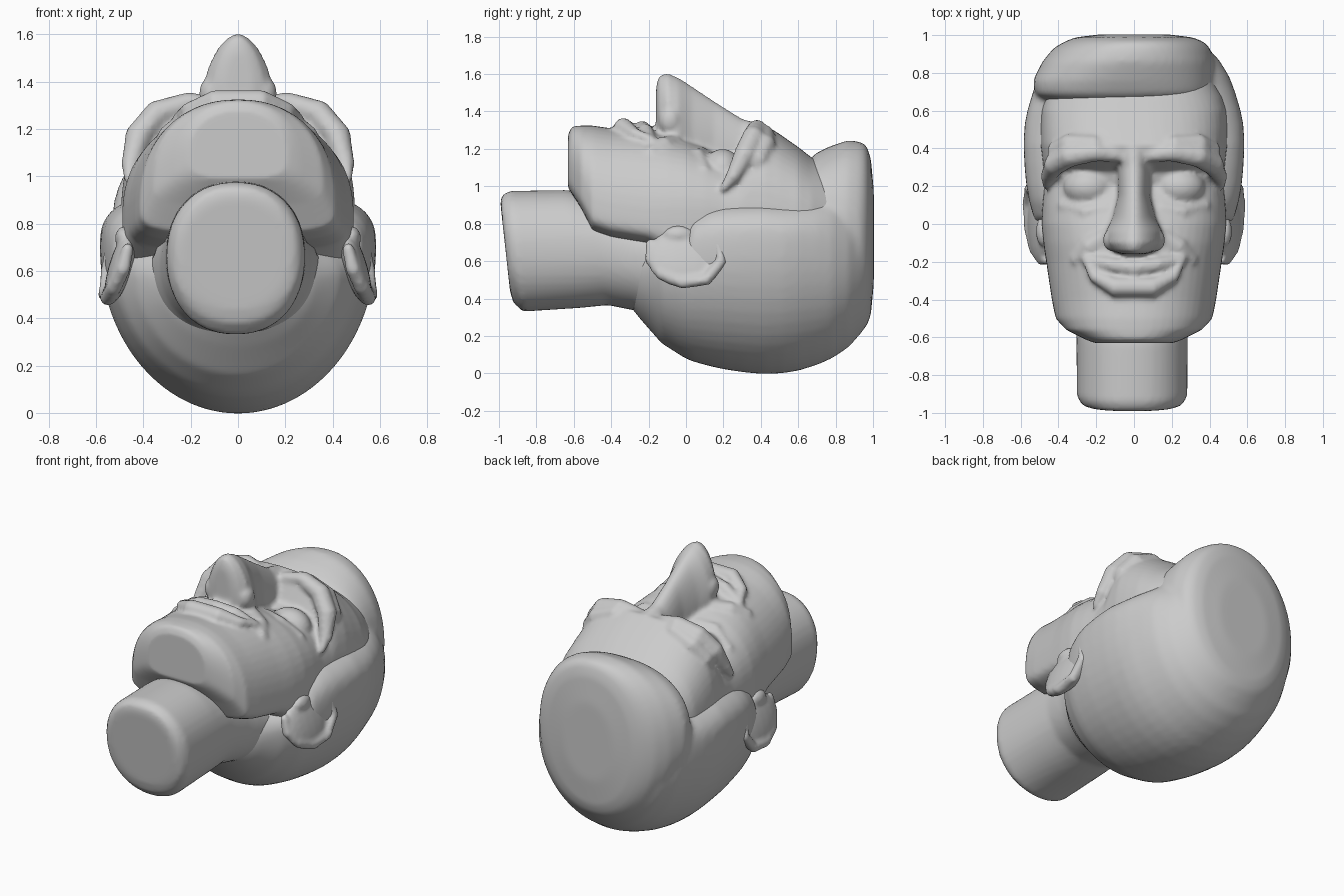
import bpy, bmesh, math
from mathutils import Vector, Matrix

cube = bpy.data.objects.get("Cube")
if cube:
    bpy.data.objects.remove(cube, do_unlink=True)

grey = bpy.data.materials.new("plain grey")
grey.use_nodes = True
grey.diffuse_color = (0.6, 0.6, 0.6, 1)
grey.node_tree.nodes["Principled BSDF"].inputs["Base Color"].default_value = (0.6, 0.6, 0.6, 1)

# Stations along y: (y, centre x, half width, z of widest point, lowest z, highest z, roundness)
FACE = [(-.63, 0, .21, 1.10, .99, 1.28, 2.2), (-.61, 0, .26, 1.05, .96, 1.32, 2.2),
        (-.56, 0, .36, .98, .88, 1.325, 2.2), (-.50, 0, .415, .88, .76, 1.325, 2.2),
        (-.40, 0, .435, .85, .725, 1.31, 2.2), (-.20, 0, .465, .82, .69, 1.30, 2.2),
        (-.10, 0, .48, .82, .62, 1.28, 2.3), (0, 0, .49, .82, .55, 1.25, 2.4),
        (.10, 0, .485, .82, .50, 1.21, 2.5), (.20, 0, .475, .82, .50, 1.16, 2.6),
        (.28, 0, .48, .82, .50, 1.18, 2.6), (.34, 0, .485, .80, .50, 1.31, 2.8),
        (.42, 0, .495, .80, .50, 1.33, 2.7), (.50, 0, .495, .80, .50, 1.28, 2.6),
        (.60, 0, .49, .80, .50, 1.21, 2.5), (.67, 0, .47, .80, .50, 1.155, 2.4),
        (.78, 0, .41, .80, .50, 1.10, 2.4)]
NOSE = [(-.16, 0, .06, 1.36, 1.20, 1.53, 2), (-.145, 0, .11, 1.34, 1.15, 1.59, 1.8),
        (-.10, 0, .15, 1.33, 1.10, 1.605, 1.75), (-.04, 0, .15, 1.30, 1.10, 1.58, 1.75),
        (.03, 0, .115, 1.25, 1.05, 1.535, 1.8), (.15, 0, .085, 1.20, 1.05, 1.455, 2),
        (.30, 0, .085, 1.15, 1.00, 1.36, 2), (.42, 0, .11, 1.15, 1.00, 1.33, 2)]
BACK_HAIR = [(-.30, 0, .24, .55, .36, .72, 2), (-.24, 0, .32, .55, .285, .74, 2),
             (-.13, 0, .43, .58, .16, .74, 2.2), (-.02, 0, .50, .60, .09, .76, 2.4),
             (.03, 0, .53, .65, .065, .89, 3), (.12, 0, .555, .68, .04, .93, 3),
             (.20, 0, .57, .69, .022, .94, 3), (.31, 0, .58, .70, .005, .945, 3),
             (.42, 0, .585, .70, -.004, .95, 3), (.52, 0, .58, .70, .001, .95, 2.8),
             (.60, 0, .565, .70, .014, .95, 2.8), (.70, 0, .535, .69, .045, .97, 2.6),
             (.78, 0, .505, .66, .08, 1.0, 2.4), (.87, 0, .45, .64, .14, 1.0, 2.2),
             (.94, 0, .38, .64, .22, 1.0, 2.1), (.97, 0, .33, .65, .28, 1.0, 2.1)]
QUIFF = [(.655, -.05, .42, .80, .50, 1.13, 2.4), (.69, -.055, .47, .80, .45, 1.175, 2.4),
         (.76, -.055, .48, .78, .35, 1.21, 2.3), (.86, -.03, .455, .75, .25, 1.245, 2.2),
         (.93, -.012, .415, .74, .23, 1.24, 2.1), (.965, 0, .37, .74, .25, 1.22, 2.1),
         (.988, 0, .31, .74, .31, 1.15, 2.1), (1.004, 0, .18, .72, .48, .98, 2)]
NECK = [(-.965, -.01, .23, .66, .44, .91, 2.2), (-.955, -.01, .265, .66, .38, .95, 2.2),
        (-.91, -.01, .292, .66, .33, .975, 2.2), (-.60, -.01, .295, .66, .35, .98, 2.2),
        (-.45, -.01, .297, .66, .365, .95, 2.2), (-.30, -.01, .32, .62, .335, .90, 2.2),
        (-.15, -.01, .36, .60, .25, .85, 2.2)]


def station(table, y):
    """Blend neighbouring stations at y."""
    for a, b in zip(table, table[1:]):
        if y <= b[0]:
            t = (y - a[0]) / (b[0] - a[0])
            return [p + (q - p) * t for p, q in zip(a, b)]
    return table[-1]


def skin(bm, rings):
    """Join rings of points into a closed body."""
    rings = [[bm.verts.new(p) for p in ring] for ring in rings]
    for r, q in zip(rings, rings[1:]):
        for k in range(len(r)):
            j = (k + 1) % len(r)
            bm.faces.new((r[k], r[j], q[j], q[k]))
    bm.faces.new(reversed(rings[0]))
    bm.faces.new(rings[-1])


def loft(bm, table, under=2.1, lean=0.0, sides=56):
    """Body through superellipse sections; under rounds the lower half, lean tilts them."""
    rings = []
    for y, cx, w, zc, lo, hi, n in table:
        ring = []
        for k in range(sides):
            a = 2 * math.pi * k / sides
            c, s = math.cos(a), math.sin(a)
            half, e = (hi - zc, n) if s > 0 else (zc - lo, under)
            dz = half * math.copysign(abs(s) ** (2 / e), s)
            ring.append((cx + w * math.copysign(abs(c) ** (2 / e), c), y + lean * dz, zc + dz))
        rings.append(ring)
    skin(bm, rings)


def blob(bm, centre, radii, rot=Matrix.Identity(3)):
    m = Matrix.Translation(centre) @ rot.to_4x4() @ Matrix.Diagonal((*radii, 1))
    bmesh.ops.create_uvsphere(bm, u_segments=20, v_segments=12, radius=1, matrix=m)


def stroke(bm, points, radii, sides=10):
    """Clay-like roll along a path, with tapered ends."""
    pts = [Vector(p) for p in points]
    tangents = [(pts[min(i + 1, len(pts) - 1)] - pts[max(i - 1, 0)]).normalized() for i in range(len(pts))]
    pts = [pts[0] - tangents[0] * radii[0] * .7] + pts + [pts[-1] + tangents[-1] * radii[-1] * .7]
    tangents = [tangents[0]] + tangents + [tangents[-1]]
    radii = [radii[0] * .5] + radii + [radii[-1] * .5]
    rings, normal = [], tangents[0].orthogonal()
    for p, t, r in zip(pts, tangents, radii):
        normal = (normal - t * normal.dot(t)).normalized()
        other = t.cross(normal)
        rings.append([p + (normal * math.cos(a) + other * math.sin(a)) * r
                      for a in (2 * math.pi * k / sides for k in range(sides))])
    skin(bm, rings)


def on_face(x, y, lift=0.0):
    _, _, w, zc, _, hi, n = station(FACE, y)
    return (x, y, zc + (hi - zc) * max(0, 1 - abs(x / w) ** n) ** (1 / n) + lift)


def finish(bm, name, voxel, smooth):
    """Fuse overlapping masses into one smooth skin."""
    bmesh.ops.recalc_face_normals(bm, faces=bm.faces)
    me = bpy.data.meshes.new(name)
    bm.to_mesh(me)
    bm.free()
    me.materials.append(grey)
    ob = bpy.data.objects.new(name, me)
    bpy.context.collection.objects.link(ob)
    fuse = ob.modifiers.new("fuse", "REMESH")
    fuse.mode = "VOXEL"
    fuse.voxel_size = voxel
    fuse.use_smooth_shade = True
    soften = ob.modifiers.new("soften", "SMOOTH")
    soften.factor, soften.iterations = 0.5, smooth


# Face with nose, brows, eyes, cheeks and mouth
bm = bmesh.new()
loft(bm, FACE, under=4)
loft(bm, NOSE)
for s in (-1, 1):
    stroke(bm, [(s * .07, .36, 1.29), (s * .20, .38, 1.31), (s * .34, .36, 1.265),
                (s * .42, .315, 1.17), (s * .455, .25, 1.05), (s * .465, .2, .99)],
           [.035, .05, .06, .06, .04, .02])                                  # brow
    stroke(bm, [(s * .20, .42, 1.285), (s * .34, .42, 1.225), (s * .41, .38, 1.13)],
           [.05, .06, .06])                                                  # brow slope
    blob(bm, (s * .24, .195, 1.085), (.135, .105, .115))                     # eyeball
    stroke(bm, [on_face(s * .13, .08, -.03), on_face(s * .25, .06, -.025),
                on_face(s * .38, .10, -.03)], [.035, .04, .035])             # lower lid
    stroke(bm, [on_face(s * .14, -.06, -.03), on_face(s * .23, -.12, -.035),
                on_face(s * .30, -.20, -.045)], [.05, .06, .05])             # smile fold
    blob(bm, (s * .115, -.085, 1.35), (.05, .06, .07))                       # nostril wing
stroke(bm, [on_face(x, y, .004) for x, y in ((-.26, -.185), (-.13, -.215), (0, -.235), (.13, -.215), (.26, -.185))],
       [.028, .042, .046, .042, .028])
stroke(bm, [on_face(x, y, .016) for x, y in ((-.25, -.2), (-.21, -.275), (-.1, -.335), (.1, -.335), (.21, -.275), (.25, -.2))],
       [.022, .035, .052, .052, .035, .022])
finish(bm, "face", 0.014, 4)

# Hair: rounded back with sideburn step, and flat-topped swept front
bm = bmesh.new()
loft(bm, BACK_HAIR, under=2)
loft(bm, QUIFF)
finish(bm, "hair", 0.018, 8)

# Neck, its cut end leaning forward
bm = bmesh.new()
loft(bm, NECK, under=2.2, lean=-.11)
finish(bm, "neck", 0.02, 2)

# Ears: filled bowl with raised rim, flaring outward at the back
for s, side in ((1, "left"), (-1, "right")):
    bm = bmesh.new()
    blob(bm, (s * .495, .0, .62), (.05, .21, .17), Matrix.Rotation(-s * .3, 3, "Y"))
    stroke(bm, [(s * .50, .08, .77), (s * .535, .17, .70), (s * .55, .19, .60), (s * .56, .11, .50),
                (s * .55, -.02, .485), (s * .525, -.13, .53), (s * .485, -.19, .61), (s * .465, -.19, .70)],
           [.025, .03, .032, .032, .034, .034, .032, .025])
    blob(bm, (s * .48, -.04, .74), (.04, .08, .05))
    finish(bm, side + "_ear", 0.014, 3)
